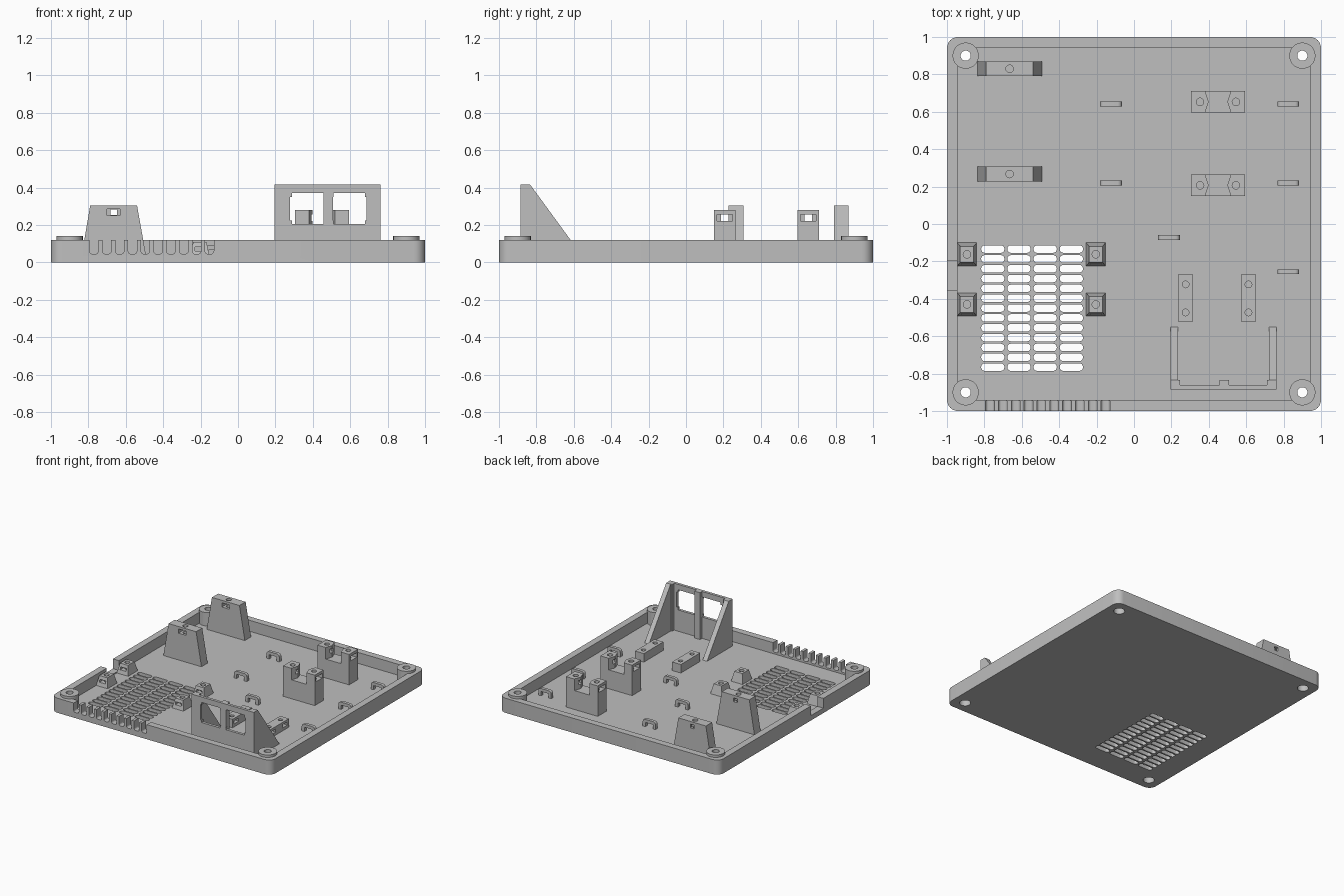
import bpy
import bmesh
from math import cos, sin, pi

if "Cube" in bpy.data.objects:
    bpy.data.objects.remove(bpy.data.objects["Cube"])

grey = bpy.data.materials.new("plain grey")
grey.use_nodes = True
GREY = (0.52, 0.52, 0.52, 1)
grey.diffuse_color = GREY
grey.node_tree.nodes["Principled BSDF"].inputs["Base Color"].default_value = GREY

FLOOR, RIM, EDGE = 0.03, 0.12, 0.945
BASE = FLOOR - 0.005    # parts sink slightly into the floor


# Profiles
def rect(u0, v0, u1, v1):
    return [(u0, v0), (u1, v0), (u1, v1), (u0, v1)]


def round_rect(u0, v0, u1, v1, r, n=6):
    centres = [(u1 - r, v1 - r), (u0 + r, v1 - r), (u0 + r, v0 + r), (u1 - r, v0 + r)]
    return [(cu + r * cos((q + i / n) * pi / 2), cv + r * sin((q + i / n) * pi / 2))
            for q, (cu, cv) in enumerate(centres) for i in range(n + 1)]


def circle(u, v, r, n=32):
    return [(u + r * cos(2 * pi * i / n), v + r * sin(2 * pi * i / n)) for i in range(n)]


# A solid is (profile, axis, low, high, taper)
def solid(profile, axis, lo, hi, taper=1.0):
    return profile, axis, lo, hi, taper


def build(name, solids):
    bm = bmesh.new()
    place = {"x": lambda u, v, w: (w, u, v),
             "y": lambda u, v, w: (u, w, v),
             "z": lambda u, v, w: (u, v, w)}
    for profile, axis, lo, hi, taper in solids:
        n = len(profile)
        cu = sum(p[0] for p in profile) / n
        cv = sum(p[1] for p in profile) / n
        put = place[axis]
        a = [bm.verts.new(put(u, v, lo)) for u, v in profile]
        b = [bm.verts.new(put(cu + (u - cu) * taper, cv + (v - cv) * taper, hi))
             for u, v in profile]
        bm.faces.new(a[::-1])
        bm.faces.new(b)
        for i in range(n):
            j = (i + 1) % n
            bm.faces.new((a[i], a[j], b[j], b[i]))
    bmesh.ops.recalc_face_normals(bm, faces=bm.faces)
    mesh = bpy.data.meshes.new(name)
    bm.to_mesh(mesh)
    bm.free()
    mesh.materials.append(grey)
    obj = bpy.data.objects.new(name, mesh)
    bpy.context.collection.objects.link(obj)
    return obj


def activate(obj):
    bpy.ops.object.select_all(action="DESELECT")
    obj.select_set(True)
    bpy.context.view_layer.objects.active = obj


def carve(obj, *groups):
    for solids in groups:
        cutter = build("cutter", solids)
        cutter.hide_render = True
        mod = obj.modifiers.new("cut", "BOOLEAN")
        mod.operation, mod.solver, mod.object = "DIFFERENCE", "EXACT", cutter
        activate(obj)
        bpy.ops.object.modifier_apply(modifier=mod.name)
        bpy.data.objects.remove(cutter)
    activate(obj)
    bpy.ops.object.shade_smooth_by_angle()


# Tray with rim, cable slots, vents and screw holes
corners = [(x, y) for x in (-0.9, 0.9) for y in (-0.9, 0.9)]
tray = build("tray", [solid(round_rect(-1, -1, 1, 1, 0.06), "z", 0, RIM)])
pocket = [solid(rect(-EDGE, -EDGE, EDGE, EDGE), "z", FLOOR, 0.2)]
rim_slots = []
for i in range(10):
    x = -0.77 + 0.0686 * i
    rim_slots.append(solid(round_rect(x - 0.023, 0.045, x + 0.023, 0.2, 0.015),
                           "y", -1.1, -0.93))
rim_slots.append(solid(rect(-0.355, 0.04, -0.195, 0.2), "x", -1.1, -0.93))
vents = []
for col in range(4):
    for row in range(13):
        x, y = -0.755 + 0.14 * col, -0.134 - 0.0526 * row
        vents.append(solid(round_rect(x - 0.062, y - 0.02, x + 0.062, y + 0.02, 0.018, 4),
                           "z", -0.1, 0.1))
bores = [solid(circle(x, y, 0.042), "z", -0.1, 0.06) for x, y in corners]
screws = [solid(circle(x, y, 0.027), "z", -0.1, 0.3) for x, y in corners]
carve(tray, pocket, rim_slots, vents, bores, screws)

# Corner bosses
for x, y in corners:
    boss = build("corner_boss", [solid(circle(x, y, 0.07), "z", BASE, 0.14)])
    carve(boss, [solid(circle(x, y, 0.042), "z", 0, 0.06)],
          [solid(circle(x, y, 0.027), "z", 0, 0.2)])

# Tapered towers with a screw hole and nut slot
for y in (0.83, 0.267):
    tower = build("tapered_tower", [solid(
        [(-0.838, BASE), (-0.49, BASE), (-0.54, 0.305), (-0.79, 0.305)],
        "y", y - 0.04, y + 0.04)])
    carve(tower, [solid(circle(-0.665, y, 0.02, 20), "z", 0.2, 0.4)],
          [solid(rect(-0.7, 0.25, -0.63, 0.285), "y", y - 0.1, y + 0.02)],
          [solid(rect(-0.682, 0.252, -0.648, 0.283), "y", y - 0.1, y + 0.1)])

# Twin-post holders with a pointed saddle gap
for y in (0.653, 0.207):
    cx = 0.449
    holder = build("twin_post_holder", [solid(
        rect(cx - 0.144, y - 0.057, cx + 0.144, y + 0.057), "z", BASE, 0.28)])
    gap = [(cx - 0.073, y - 0.07), (cx + 0.073, y - 0.07), (cx + 0.05, y),
           (cx + 0.073, y + 0.07), (cx - 0.073, y + 0.07), (cx - 0.05, y)]
    holes = [solid(circle(cx + s * 0.096, y, 0.02, 20), "z", 0.2, 0.4) for s in (-1, 1)]
    slots = [solid(rect(y - 0.042, 0.22, y + 0.042, 0.257), "x", lo, hi)
             for lo, hi in ((cx - 0.2, cx - 0.075), (cx + 0.075, cx + 0.2))]
    carve(holder, [solid(gap, "z", 0.185, 0.4)], holes, slots,
          [solid(rect(y - 0.02, 0.222, y + 0.02, 0.255), "x", 0, 1)])

# Cable tie loops
for x, y in [(-0.123, 0.642), (-0.123, 0.22), (0.825, 0.642),
             (0.825, 0.22), (0.825, -0.255), (0.187, -0.073)]:
    loop = build("cable_loop", [solid(
        round_rect(x - 0.058, 0, x + 0.058, 0.09, 0.022), "y", y - 0.013, y + 0.013)])
    carve(loop, [solid(rect(x - 0.034, -0.1, x + 0.034, 0.065), "y", y - 0.1, y + 0.1)],
          [solid(rect(x - 0.1, y - 0.1, x + 0.1, y + 0.1), "z", -0.2, BASE)])

# Low mounting rails
for x in (0.276, 0.612):
    rail = build("mounting_rail", [solid(rect(x - 0.04, -0.522, x + 0.04, -0.27),
                                         "z", BASE, 0.1)])
    ends = (-0.323, -0.473)
    carve(rail, [solid(circle(x, y, 0.018, 20), "z", 0.05, 0.2) for y in ends],
          [solid(rect(y - 0.03, 0.055, y + 0.03, 0.08), "x", x - 0.02, x + 0.1)
           for y in ends])

# Tapered screw clips beside the vents
for x in (-0.893, -0.204):
    for y in (-0.162, -0.43):
        clip = build("screw_clip", [solid(
            rect(x - 0.053, y - 0.063, x + 0.053, y + 0.063), "z", BASE, 0.108, 0.68)])
        carve(clip, [solid(circle(x, y, 0.02, 20), "z", 0.04, 0.2)],
              [solid(rect(x - 0.027, 0.06, x + 0.027, 0.082), "y", y - 0.1, y + 0.02)])

# Socket bracket: thin panel, centre rib and gussets
LEFT, RIGHT, FRONT, TOP = 0.195, 0.763, -0.885, 0.415
panel = build("socket_panel", [solid(rect(LEFT, BASE, RIGHT, TOP), "y", FRONT, -0.862)])
openings, ears = [], []
for x in (0.372, 0.594):
    openings.append(solid(rect(x - 0.084, 0.205, x + 0.084, 0.37), "y", -1, -0.8))
    ears.append(solid(rect(x - 0.094, 0.225, x + 0.094, 0.35), "y", -1, -0.8))
carve(panel, openings, ears)
build("socket_rib", [solid(rect(0.457, BASE, 0.509, TOP), "y", FRONT + 0.005, -0.835)])
for side, x0, x1 in (("left", RIGHT - 0.04, RIGHT), ("right", LEFT, LEFT + 0.04)):
    build(side + "_gusset", [solid(
        [(FRONT, BASE), (-0.548, BASE), (-0.833, TOP), (FRONT, TOP)], "x", x0, x1)])
    inner = x0 - 0.012 if side == "left" else x1
    build(side + "_socket_stop", [solid(rect(inner, -0.87, inner + 0.012, -0.835),
                                        "z", BASE, TOP)])
